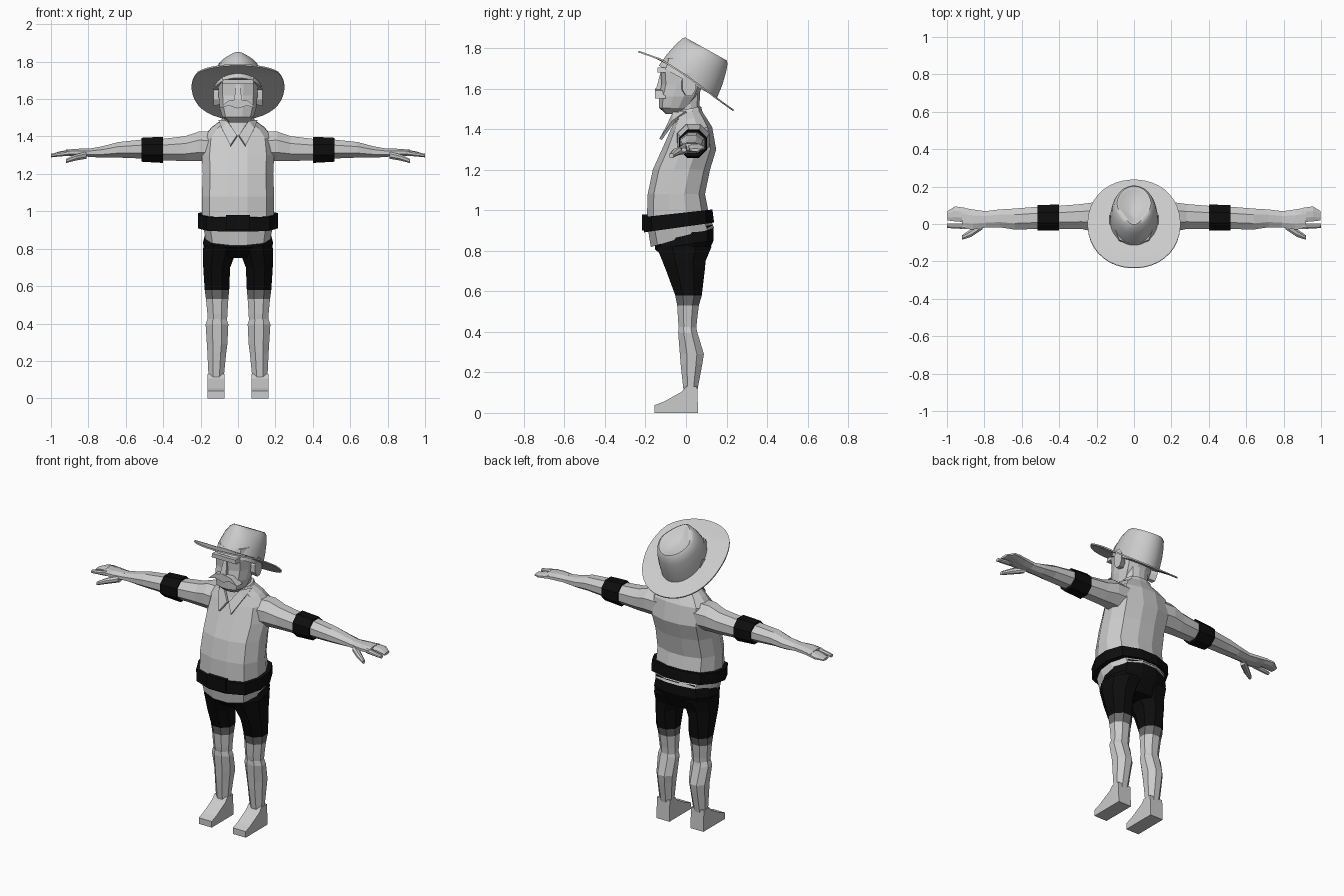
import bpy, bmesh, math
from mathutils import Vector, Matrix

old = bpy.data.objects.get("Cube")
if old:
    bpy.data.objects.remove(old, do_unlink=True)


def material(name, value):
    m = bpy.data.materials.new(name)
    m.use_nodes = True
    color = (value, value, value, 1)
    m.diffuse_color = color
    m.node_tree.nodes["Principled BSDF"].inputs["Base Color"].default_value = color
    return m


GREY = material("light grey", 0.6)
DARK = material("hem grey", 0.16)
BLACK = material("black", 0.004)


def finish(name, verts, faces, mat, smooth=None, thick=0):
    bm = bmesh.new()
    vs = [bm.verts.new(v) for v in verts]
    for f in faces:
        bm.faces.new([vs[i] for i in f])
    bmesh.ops.recalc_face_normals(bm, faces=bm.faces)
    me = bpy.data.meshes.new(name)
    bm.to_mesh(me)
    bm.free()
    me.materials.append(mat)
    ob = bpy.data.objects.new(name, me)
    bpy.context.collection.objects.link(ob)
    if thick:
        mod = ob.modifiers.new("thickness", "SOLIDIFY")
        mod.thickness = thick
        mod.offset = 0
    if smooth:
        bpy.ops.object.select_all(action="DESELECT")
        ob.select_set(True)
        bpy.context.view_layer.objects.active = ob
        bpy.ops.object.shade_smooth_by_angle(angle=math.radians(smooth))
    return ob


def loft(name, rings, mat, **kw):
    n = len(rings[0])
    verts = [p for r in rings for p in r]
    faces = [(k * n + i, k * n + (i + 1) % n, (k + 1) * n + (i + 1) % n, (k + 1) * n + i)
             for k in range(len(rings) - 1) for i in range(n)]
    faces += [tuple(range(n)), tuple(range(len(verts) - n, len(verts)))]
    return finish(name, verts, faces, mat, **kw)


def outline(n, power):
    # rounded-box outline with unit half sizes
    for i in range(n):
        a = 2 * math.pi * (i + 0.5) / n
        c, s = math.cos(a), math.sin(a)
        k = (abs(c) ** power + abs(s) ** power) ** (-1 / power)
        yield c * k, s * k


def level(z, x0, x1, y0, y1, tilt=0, n=12, power=2.8):
    # horizontal section, rising toward the back by tilt
    return [Vector(((x0 + x1) / 2 + u * (x1 - x0) / 2, (y0 + y1) / 2 + v * (y1 - y0) / 2,
                    z + tilt * v * (y1 - y0) / 2)) for u, v in outline(n, power)]


def slice_x(x, z0, z1, y0, y1, n=8):
    # upright section across an arm
    return [Vector((x, (y0 + y1) / 2 + u * (y1 - y0) / 2, (z0 + z1) / 2 + v * (z1 - z0) / 2))
            for u, v in outline(n, 2.4)]


def body(name, rows, mat, **kw):
    return loft(name, [level(r[0], -r[1], r[1], *r[2:]) for r in rows], mat, **kw)


def side_loft(name, rings, s, mat):
    return loft(name, [[Vector((p.x * s, p.y, p.z)) for p in r] for r in rings], mat)


def prism(name, points, mat, axis, lo, hi):
    # flat profile pushed through from lo to hi along x or y
    def put(a, b, d):
        return Vector((d, a, b)) if axis == "x" else Vector((a, d, b))
    return loft(name, [[put(a, b, d) for a, b in points] for d in (lo, hi)], mat)


# Shirt, belt and shorts
body("shirt", [(0.865, 0.175, -0.175, 0.14, 0.3), (0.96, 0.195, -0.195, 0.115, 0.11),
               (1.08, 0.195, -0.19, 0.095), (1.2, 0.19, -0.165, 0.12),
               (1.3, 0.195, -0.12, 0.15), (1.4, 0.185, -0.08, 0.13, 0.1),
               (1.45, 0.14, -0.055, 0.1, 0.1), (1.49, 0.085, -0.05, 0.075, 0.1)], GREY)
body("belt", [(0.915, 0.215, -0.208, 0.14, 0.14), (0.985, 0.217, -0.208, 0.132, 0.11)], BLACK)
prism("belt_buckle", [(-0.065, 0.9), (0.065, 0.9), (0.065, 0.98), (-0.065, 0.98)],
      BLACK, "y", -0.216, -0.19)
body("shorts_hips", [(0.9, 0.17, -0.155, 0.135, 0.2), (0.83, 0.188, -0.155, 0.138, 0.15),
                     (0.75, 0.15, -0.09, 0.09)], BLACK)

# Neck, collar stand and head
body("neck", [(1.38, 0.08, -0.05, 0.08), (1.46, 0.07, -0.045, 0.065),
              (1.58, 0.07, -0.05, 0.07)], GREY)
body("collar_stand", [(1.44, 0.105, -0.07, 0.09, 0.2), (1.5, 0.085, -0.05, 0.075, 0.2)], GREY)
body("head", [(1.475, 0.05, -0.1, -0.03), (1.505, 0.085, -0.133, 0.02),
              (1.56, 0.1, -0.135, 0.06), (1.62, 0.105, -0.122, 0.085),
              (1.69, 0.108, -0.125, 0.09), (1.75, 0.1, -0.105, 0.09)], GREY)

# Facial features
loft("nose", [level(z, -w, w, y, -0.1, n=4, power=2)
              for z, w, y in ((1.58, 0.03, -0.155), (1.6, 0.028, -0.155), (1.68, 0.015, -0.13))], GREY)
prism("brow", [(-0.085, 1.68), (0.085, 1.68), (0.08, 1.705), (-0.08, 1.705)],
      GREY, "y", -0.14, -0.1)
prism("moustache", [(-0.1, 1.55), (-0.05, 1.565), (0, 1.55), (0.05, 1.565), (0.1, 1.55),
                    (0.055, 1.59), (0, 1.6), (-0.055, 1.59)], GREY, "y", -0.152, -0.1)

for s, side in ((1, "left"), (-1, "right")):
    # Ear and collar flap
    side_loft(side + "_ear", [slice_x(0.09, 1.57, 1.66, -0.025, 0.03),
                              slice_x(0.132, 1.56, 1.68, -0.02, 0.05)], s, GREY)
    flap = [(0.1, 0.0, 1.485), (0.085, -0.06, 1.44), (0.04, -0.125, 1.35),
            (0.004, -0.095, 1.405), (0.055, -0.06, 1.48)]
    finish(side + "_collar_flap", [(x * s, y, z) for x, y, z in flap],
           [(0, 1, 4), (1, 2, 3, 4)], GREY, thick=0.014)

    # Arm, band and hand
    arm = [(0.12, 1.26, 1.43, -0.05, 0.12), (0.21, 1.265, 1.43, -0.045, 0.12),
           (0.28, 1.265, 1.405, -0.03, 0.11), (0.4, 1.27, 1.39, -0.03, 0.1),
           (0.52, 1.28, 1.385, -0.03, 0.095), (0.64, 1.285, 1.372, -0.032, 0.085),
           (0.72, 1.285, 1.35, -0.02, 0.08), (0.8, 1.29, 1.335, -0.02, 0.07)]
    side_loft(side + "_arm", [slice_x(*r) for r in arm], s, GREY)
    side_loft(side + "_arm_band", [slice_x(0.4, 1.255, 1.402, -0.038, 0.108),
                                   slice_x(0.515, 1.262, 1.396, -0.038, 0.104)], s, BLACK)
    side_loft(side + "_palm", [slice_x(0.79, 1.29, 1.337, -0.02, 0.07),
                               slice_x(0.86, 1.293, 1.335, -0.032, 0.08),
                               slice_x(0.92, 1.297, 1.33, -0.028, 0.09)], s, GREY)
    side_loft(side + "_fingers", [slice_x(0.9, 1.297, 1.33, 0.008, 0.088),
                                  slice_x(0.957, 1.295, 1.32, 0.012, 0.096),
                                  slice_x(0.997, 1.29, 1.305, 0.018, 0.07)], s, GREY)
    side_loft(side + "_index_finger", [slice_x(0.9, 1.297, 1.328, -0.028, 0.005),
                                       slice_x(1.0, 1.288, 1.308, -0.022, 0.003)], s, GREY)
    side_loft(side + "_thumb", [slice_x(0.81, 1.28, 1.32, -0.03, 0.02),
                                slice_x(0.87, 1.27, 1.305, -0.07, -0.025),
                                slice_x(0.92, 1.257, 1.28, -0.085, -0.06)], s, GREY)

    # Leg from shorts to sock
    parts = {
        "shorts_leg": (BLACK, [(0.82, 0.0, 0.188, -0.15, 0.13), (0.75, 0.02, 0.19, -0.12, 0.1),
                               (0.7, 0.04, 0.188, -0.1, 0.095), (0.58, 0.045, 0.18, -0.055, 0.08)]),
        "shorts_hem": (DARK, [(0.58, 0.045, 0.18, -0.055, 0.08), (0.53, 0.05, 0.173, -0.045, 0.065)]),
        "knee": (GREY, [(0.53, 0.05, 0.173, -0.045, 0.065), (0.45, 0.055, 0.165, -0.04, 0.055),
                        (0.37, 0.06, 0.16, -0.03, 0.05)]),
        "shin": (GREY, [(0.425, 0.06, 0.165, -0.038, 0.05), (0.395, 0.05, 0.175, -0.04, 0.058),
                        (0.29, 0.055, 0.168, -0.032, 0.09), (0.24, 0.062, 0.165, -0.028, 0.082),
                        (0.1, 0.076, 0.158, -0.012, 0.055)])}
    for part, (mat, rows) in parts.items():
        side_loft(side + "_" + part, [level(*r, n=8) for r in rows], s, mat)

    # Shoe
    prism(side + "_shoe", [(0.06, 0), (-0.155, 0), (-0.155, 0.038), (-0.11, 0.055),
                           (-0.02, 0.105), (0, 0.13), (0.055, 0.13)], GREY, "x", s * 0.073, s * 0.162)

# Hat brim, swept down toward the back
SWEEP = [(-0.24, 1.785), (-0.12, 1.742), (0.015, 1.655), (0.14, 1.56), (0.24, 1.488)]


def brim_height(y):
    for (a, za), (b, zb) in zip(SWEEP, SWEEP[1:]):
        if y <= b:
            return za + (zb - za) * (y - a) / (b - a)
    return SWEEP[-1][1]


rings = []
for k in (1, 0.85, 0.7, 0.5, 0.25):
    ring = [(0.248 * k * u, 0.235 * k * v) for u, v in outline(40, 2.1)]
    rings.append([Vector((x, y, brim_height(y))) for x, y in ring])
brim = loft("hat_brim", rings, GREY, smooth=40)
bm = bmesh.new()
bm.from_mesh(brim.data)
bmesh.ops.delete(bm, geom=[f for f in bm.faces if len(f.verts) == 40 and f.calc_area() > 0.1],
                 context="FACES_ONLY")
bmesh.ops.recalc_face_normals(bm, faces=bm.faces)
bm.to_mesh(brim.data)
bm.free()
mod = brim.modifiers.new("thickness", "SOLIDIFY")
mod.thickness, mod.offset = 0.008, 0

# Hat crown, leaning back with a pinched front and a dented top
lean = Matrix.Translation((0, 0.024, 1.66)) @ Matrix.Rotation(math.radians(-29), 4, "X")
rings = []
for z, hw, hl, pinch in ((-0.03, 0.13, 0.165, 0), (0.04, 0.126, 0.157, 0), (0.1, 0.118, 0.143, 0.1),
                         (0.14, 0.107, 0.13, 0.3), (0.155, 0.092, 0.118, 0.45),
                         (0.15, 0.075, 0.1, 0.5), (0.128, 0.04, 0.07, 0.6)):
    rings.append([lean @ Vector((hw * u * (1 - pinch * max(0, -v)), hl * v, z))
                  for u, v in outline(28, 2)])
loft("hat_crown", rings, GREY, smooth=60)
